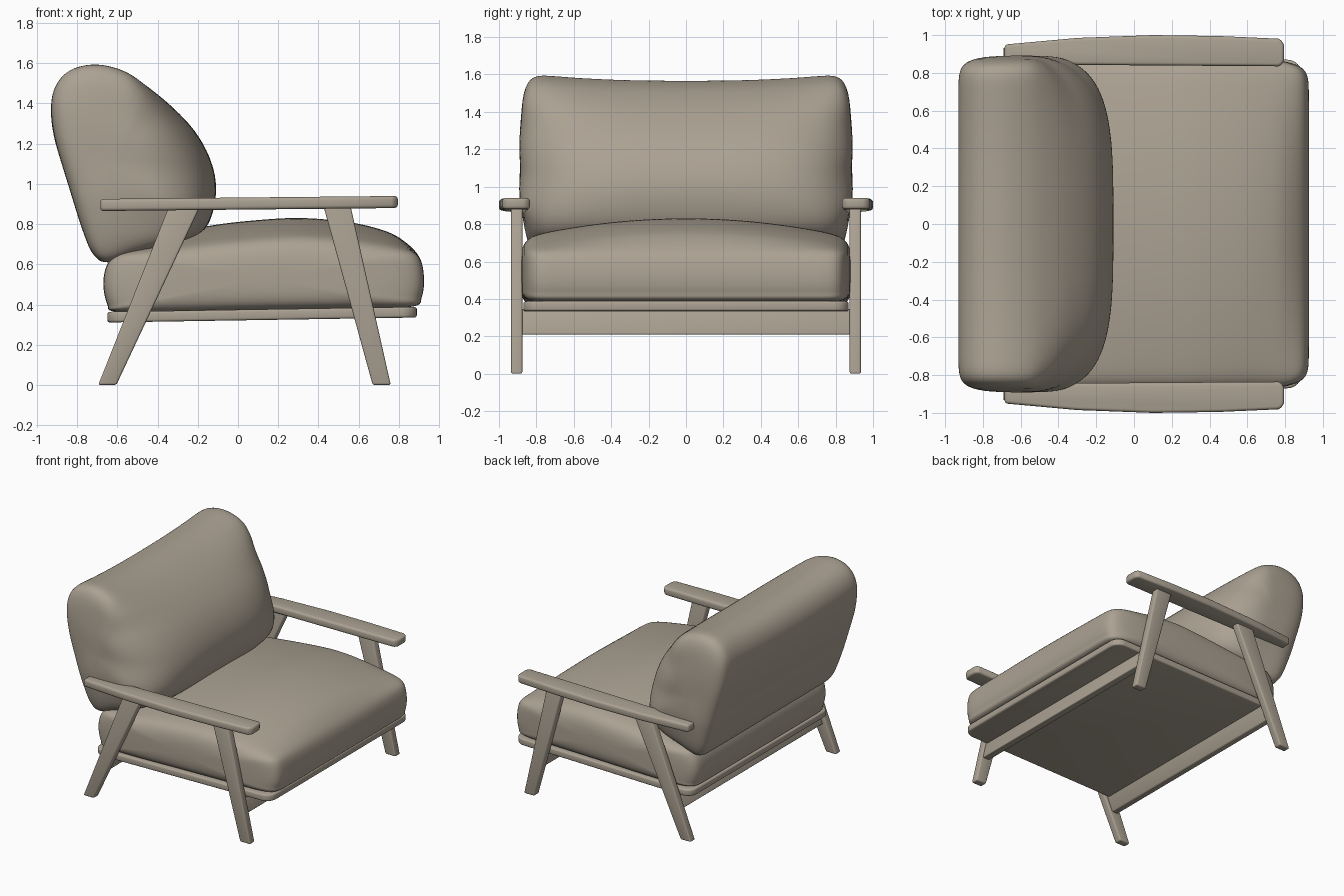
import bpy, bmesh, math
from mathutils import Vector

if "Cube" in bpy.data.objects:
    bpy.data.objects.remove(bpy.data.objects["Cube"])

mat = bpy.data.materials.new("warm taupe")
mat.diffuse_color = (0.41, 0.36, 0.29, 1)
mat.use_nodes = True
mat.node_tree.nodes["Principled BSDF"].inputs["Base Color"].default_value = mat.diffuse_color


def finish(name, bm, angle):
    bmesh.ops.recalc_face_normals(bm, faces=bm.faces)
    me = bpy.data.meshes.new(name)
    bm.to_mesh(me)
    bm.free()
    me.materials.append(mat)
    ob = bpy.data.objects.new(name, me)
    bpy.context.collection.objects.link(ob)
    bpy.ops.object.select_all(action='DESELECT')
    ob.select_set(True)
    bpy.context.view_layer.objects.active = ob
    bpy.ops.object.shade_smooth_by_angle(angle=math.radians(angle))
    return ob


def prism(name, outline, place, lo, hi, bevel, mirror=False):
    """Extrude a 2D outline; place(a, b, depth) gives the 3D point."""
    bm = bmesh.new()
    rings = [[bm.verts.new(place(a, b, d)) for a, b in outline] for d in (lo, hi)]
    n = len(outline)
    bm.faces.new(rings[0])
    bm.faces.new(rings[1])
    for i in range(n):
        j = (i + 1) % n
        bm.faces.new((rings[0][i], rings[0][j], rings[1][j], rings[1][i]))
    bmesh.ops.recalc_face_normals(bm, faces=bm.faces)
    edges = [e for e in bm.edges if e.calc_face_angle(0) > 0.6]
    bmesh.ops.bevel(bm, geom=edges, offset=bevel, segments=3, profile=0.5,
                    affect='EDGES', clamp_overlap=True)
    ob = finish(name, bm, 40)
    if mirror:
        m = ob.modifiers.new("mirror", 'MIRROR')
        m.use_axis = (False, True, False)
    return ob


def closed_curve(pts, steps=6):
    """Smooth closed curve through the points."""
    out, n = [], len(pts)
    for i in range(n):
        a, b, c, d = (Vector(pts[(i + k) % n]) for k in (-1, 0, 1, 2))
        for s in range(steps):
            t = s / steps
            out.append(0.5 * (2 * b + (c - a) * t + (2 * a - 5 * b + 4 * c - d) * t ** 2
                              + (3 * b - a - 3 * c + d) * t ** 3))
    return out


def cushion(name, profile, shape, half=0.89, steps=40):
    """Loft a side profile across y; shape(x, z, t, y) gives the 3D point."""
    bm = bmesh.new()
    curve = closed_curve(profile)
    rings = []
    for i in range(-steps, steps + 1):
        s = math.sin(math.pi / 2 * i / steps) * 0.99999
        rings.append([bm.verts.new(shape(p.x, p.y, abs(s), s * half)) for p in curve])
    n = len(curve)
    for r, q in zip(rings, rings[1:]):
        for i in range(n):
            bm.faces.new((r[i], r[(i + 1) % n], q[(i + 1) % n], q[i]))
    bm.faces.new(rings[0])
    bm.faces.new(rings[-1])
    return finish(name, bm, 80)


def ramp(v, a, b):
    v = min(1, max(0, (v - a) / (b - a)))
    return v * v * (3 - 2 * v)


# Seat cushion: crowned in the middle, flatter towards full rounded sides
def seat_shape(x, z, t, y):
    k = (1 - t ** 28) ** 0.36
    z -= 0.105 * t * t * ramp(z, 0.62, 0.82)
    return 0.13 + (x - 0.13) * k, y, 0.53 + (z - 0.53) * k


cushion("seat_cushion", [
    (-0.61, 0.365), (-0.65, 0.40), (-0.67, 0.50), (-0.65, 0.60), (-0.58, 0.67),
    (-0.40, 0.73), (-0.15, 0.79), (0.10, 0.82), (0.32, 0.83), (0.55, 0.81),
    (0.72, 0.77), (0.82, 0.72), (0.90, 0.64), (0.925, 0.54), (0.915, 0.44),
    (0.87, 0.39), (0.60, 0.38), (0.10, 0.37), (-0.35, 0.36)], seat_shape)


# Back cushion: front bulges in the middle and flattens at the ends, dipped top edge
def back_shape(x, z, t, y):
    k = (1 - t ** 26) ** 0.36
    f = (1 - t ** 4.5) ** 0.28
    w = ramp(x, -0.75, -0.40)
    kx = k * (1 - w) + min(k, f) * w
    flat = 0.08 * t ** 3 * k * w * ramp(z, 0.8, 1.1) * (1 - ramp(z, 1.3, 1.58))
    z -= 0.045 * (1 - t ** 2.5) * ramp(z, 1.1, 1.55)
    x = -0.62 + (x + 0.62) * kx - flat
    z = 1.1 + (z - 1.1) * k
    crease = math.sin(24 * z + 5 * x) * t ** 10 * ramp(x, -0.85, -0.45)
    pinch = 0.03 * t ** 6 * ramp(-z, -0.95, -0.65)
    return x, y * (1 + 0.004 * crease - pinch), z


cushion("back_cushion", [
    (-0.74, 1.61), (-0.84, 1.58), (-0.905, 1.51), (-0.93, 1.40), (-0.91, 1.22),
    (-0.84, 0.98), (-0.77, 0.76), (-0.72, 0.65), (-0.65, 0.61), (-0.50, 0.65),
    (-0.30, 0.70), (-0.18, 0.76), (-0.125, 0.86), (-0.11, 1.00), (-0.145, 1.14),
    (-0.23, 1.30), (-0.36, 1.45), (-0.50, 1.55), (-0.63, 1.60)], back_shape)

# Armrests: straight inside, bowed outside, slightly rising to the front
prism("armrest", [(-0.685, 0.845), (0.765, 0.835), (0.785, 0.845), (0.795, 0.87),
                  (0.795, 0.945), (0.785, 0.97), (0.765, 0.981), (0.45, 0.995), (0.1, 1.0),
                  (-0.3, 0.985), (-0.685, 0.95)],
      lambda a, b, d: (a, b, d + 0.01 * a), 0.872, 0.932, 0.016, mirror=True)


# Splayed legs
def side(a, b, d):
    return (a, d, b)


prism("front_leg", [(0.67, 0), (0.76, 0), (0.56, 0.89), (0.425, 0.89)],
      side, 0.875, 0.935, 0.01, mirror=True)
prism("back_leg", [(-0.695, 0), (-0.605, 0), (-0.19, 0.885), (-0.345, 0.885)],
      side, 0.875, 0.935, 0.01, mirror=True)

# Seat board with rounded corners, tilted like the seat
outline = []
for cx, cy, a0 in ((0.81, 0.79, 0), (-0.57, 0.79, 90), (-0.57, -0.79, 180), (0.81, -0.79, 270)):
    for k in range(7):
        a = math.radians(a0 + 15 * k)
        outline.append((cx + 0.08 * math.cos(a), cy + 0.08 * math.sin(a)))
prism("seat_board", outline, lambda a, b, d: (a, b, d + 0.016 * a), 0.321, 0.374, 0.012)

# Cross rails between the legs, under the board
prism("front_rail", [(0.64, 0.21), (0.70, 0.21), (0.67, 0.345), (0.61, 0.345)],
      side, -0.885, 0.885, 0.008)
prism("back_rail", [(-0.58, 0.21), (-0.53, 0.21), (-0.475, 0.335), (-0.525, 0.335)],
      side, -0.885, 0.885, 0.008)
